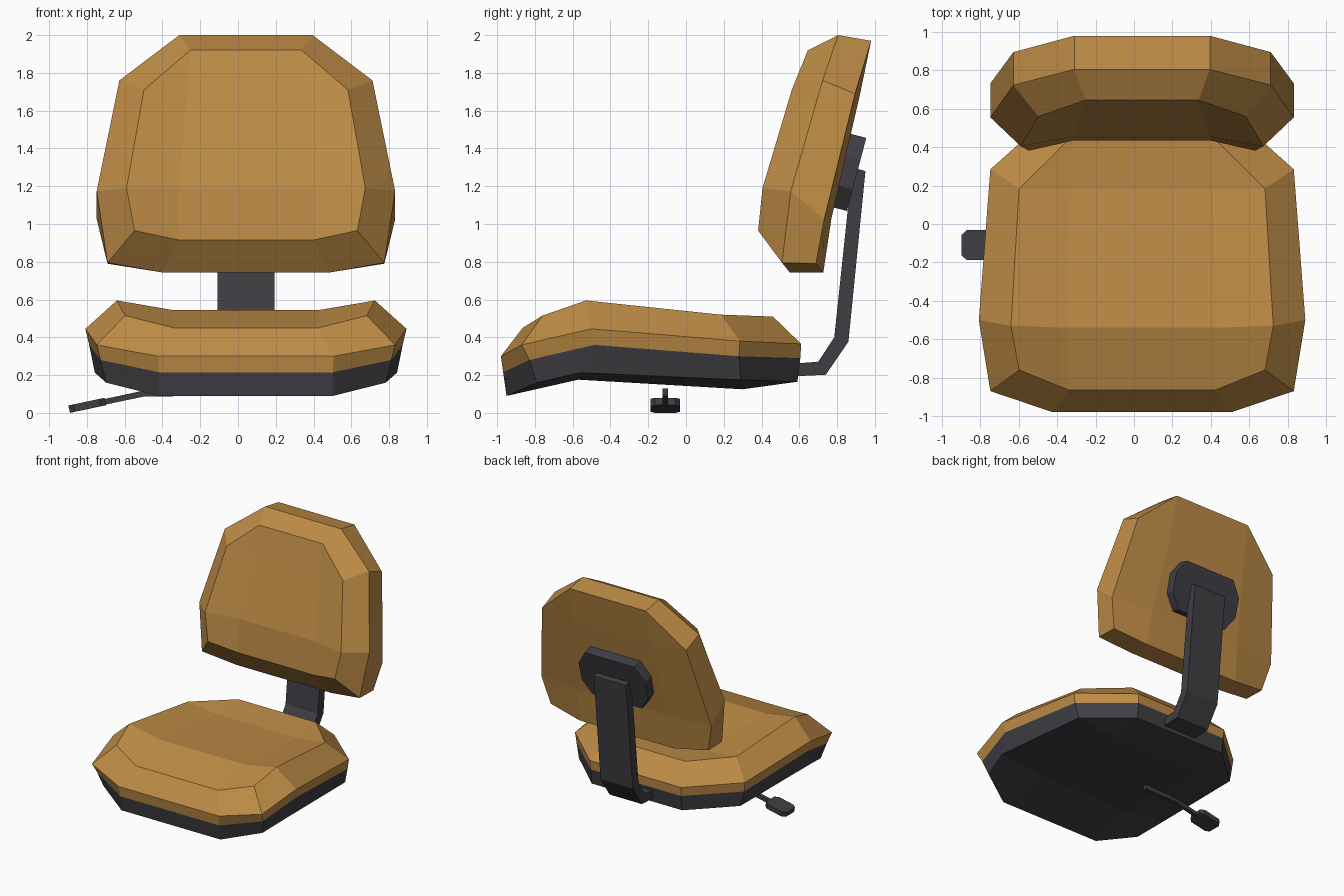
import bpy, bmesh, math
from mathutils import Matrix, Vector

if "Cube" in bpy.data.objects:
    bpy.data.objects.remove(bpy.data.objects["Cube"])

CX = 0.042  # chair centre line


def material(name, rgb):
    m = bpy.data.materials.new(name)
    m.diffuse_color = (*rgb, 1)
    m.use_nodes = True
    m.node_tree.nodes["Principled BSDF"].inputs["Base Color"].default_value = m.diffuse_color
    return m


TAN = material("tan upholstery", (0.515, 0.262, 0.061))
DARK = material("dark plastic", (0.050, 0.048, 0.056))


def finish(name, bm, mat):
    bmesh.ops.recalc_face_normals(bm, faces=bm.faces)
    me = bpy.data.meshes.new(name)
    bm.to_mesh(me)
    bm.free()
    me.materials.append(mat)
    ob = bpy.data.objects.new(name, me)
    bpy.context.collection.objects.link(ob)
    return ob


def padded(name, rings, mat, caps):
    """Loft mirrored five-point half rings (half width, y, z);
    caps = {ring index: two inner points that dish or bulge the end}."""
    bm = bmesh.new()

    def pair(p):
        return [bm.verts.new((CX + s * p[0], p[1], p[2])) for s in (1, -1)]

    vr = [[pair(p) for p in ring] for ring in rings]
    for a, b in zip(vr, vr[1:]):
        for s in (0, 1):
            for i in range(4):
                bm.faces.new((a[i][s], a[i + 1][s], b[i + 1][s], b[i][s]))
        for i in (0, 4):
            bm.faces.new((a[i][0], a[i][1], b[i][1], b[i][0]))
    for idx, pts in caps.items():
        p = vr[idx]
        c, d = pair(pts[0]), pair(pts[1])
        for s in (0, 1):
            bm.faces.new((p[0][s], p[1][s], p[2][s], c[s]))
            bm.faces.new((p[2][s], p[3][s], d[s], c[s]))
            bm.faces.new((p[3][s], p[4][s], d[s]))
        for a, b in ((p[0], c), (c, d), (d, p[4])):
            bm.faces.new((a[0], a[1], b[1], b[0]))
    return finish(name, bm, mat)


def prism(name, poly, depth, mat, matrix):
    """Extrude a local XY outline evenly along local Z."""
    bm = bmesh.new()
    lo, hi = [[bm.verts.new(matrix @ Vector((x, y, z))) for x, y in poly]
              for z in (-depth / 2, depth / 2)]
    bm.faces.new(lo)
    bm.faces.new(hi)
    n = len(poly)
    for i in range(n):
        j = (i + 1) % n
        bm.faces.new((lo[i], lo[j], hi[j], hi[i]))
    return finish(name, bm, mat)


def chamfered(w, h, cx, cy):
    """Rectangle outline (half sizes) with cut corners."""
    return [(w, h - cy), (w - cx, h), (cx - w, h), (-w, h - cy),
            (-w, cy - h), (cx - w, -h), (w - cx, -h), (w, cy - h)]


# Seat: half rings run front, front corner, side, rear side, back
seam = [(0.46, -0.968, 0.215), (0.77, -0.83, 0.28), (0.83, -0.485, 0.36),
        (0.78, 0.28, 0.30), (0.42, 0.605, 0.29)]
padded("seat_cushion", [
    [(0.38, -0.865, 0.45), (0.64, -0.76, 0.515), (0.683, -0.53, 0.595),
     (0.64, 0.185, 0.52), (0.36, 0.46, 0.51)],
    [(0.465, -0.98, 0.30), (0.79, -0.87, 0.36), (0.85, -0.50, 0.445),
     (0.79, 0.285, 0.38), (0.425, 0.61, 0.365)],
    seam], TAN, {0: [(0.39, -0.54, 0.545), (0.37, 0.18, 0.49)]})

padded("seat_pan", [
    seam,
    [(0.46, -0.95, 0.09), (0.74, -0.79, 0.16), (0.80, -0.56, 0.213),
     (0.75, 0.29, 0.175), (0.42, 0.59, 0.165)]],
    DARK, {1: [(0.42, -0.57, 0.176), (0.40, 0.30, 0.125)]})

# Backrest: half rings run bottom, lower corner, side, upper corner, top
padded("backrest", [
    [(0.355, 0.435, 0.915), (0.59, 0.382, 0.965), (0.632, 0.405, 1.19),
     (0.54, 0.56, 1.71), (0.295, 0.645, 1.92)],
    [(0.44, 0.55, 0.743), (0.733, 0.508, 0.795), (0.79, 0.555, 1.175),
     (0.67, 0.723, 1.76), (0.353, 0.805, 2.0)],
    [(0.44, 0.727, 0.743), (0.733, 0.688, 0.79), (0.79, 0.732, 1.025),
     (0.67, 0.895, 1.69), (0.353, 0.98, 1.97)]],
    TAN, {0: [(0.355, 0.455, 1.19), (0.31, 0.592, 1.71)],
          2: [(0.42, 0.77, 1.03), (0.36, 0.922, 1.69)]})

# Mounting plate, leaning with the backrest
prism("backrest_plate", chamfered(0.31, 0.2, 0.08, 0.12), 0.10, DARK,
      Matrix.Translation((CX, 0.855, 1.275)) @ Matrix.Rotation(math.radians(75.2), 4, 'X'))

# Bent support bar, side profile in y and z
YZ_TO_X = Matrix(((0, 0, 1, CX), (1, 0, 0, 0), (0, 1, 0, 0), (0, 0, 0, 1)))
prism("support_bar", [(0.5, 0.19), (0.74, 0.202), (0.86, 0.377), (0.95, 1.28),
                      (0.88, 1.30), (0.785, 0.40), (0.70, 0.271), (0.5, 0.255)],
      0.30, DARK, YZ_TO_X)

# Adjustment lever: bent rod and paddle
prism("lever_rod", [(-0.2, 0.09), (-0.5, 0.086), (-0.74, 0.036),
                    (-0.74, 0.066), (-0.5, 0.118), (-0.2, 0.13)], 0.03, DARK,
      Matrix.Translation((0, -0.11, 0)) @ Matrix.Rotation(math.pi / 2, 4, 'X'))
prism("lever_paddle", chamfered(0.098, 0.078, 0.028, 0.025), 0.04, DARK,
      Matrix.Translation((-0.798, -0.11, 0.04)) @ Matrix.Rotation(math.radians(-12), 4, 'Y'))
